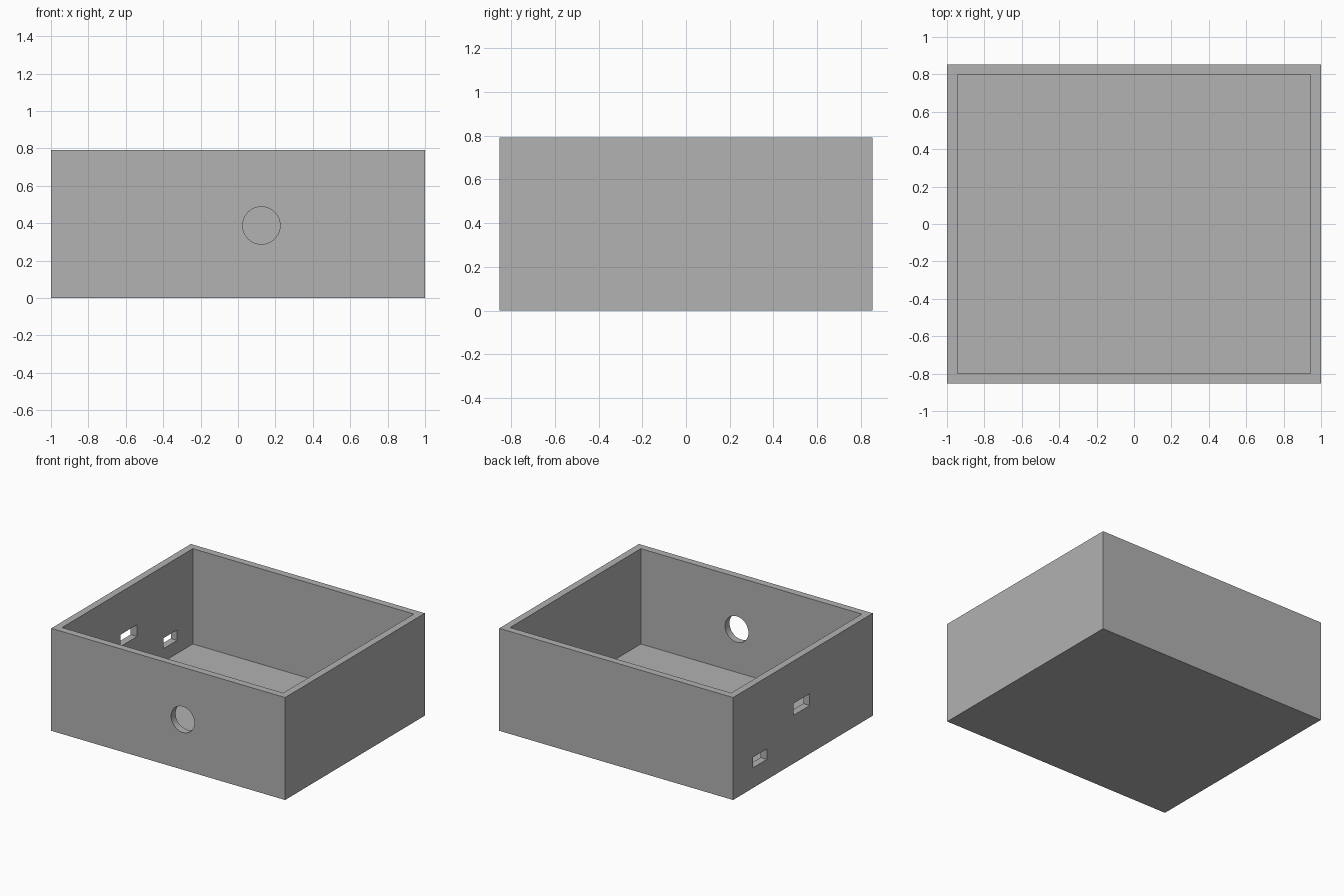
import bpy
from math import pi

default = bpy.data.objects.get("Cube")
if default:
    bpy.data.objects.remove(default, do_unlink=True)

WIDTH, DEPTH, HEIGHT, WALL = 2.0, 1.706, 0.792, 0.055

grey = bpy.data.materials.new("plain_grey")
grey.use_nodes = True
colour = (0.445, 0.445, 0.445, 1)
grey.diffuse_color = colour
grey.node_tree.nodes["Principled BSDF"].inputs["Base Color"].default_value = colour


def block(name, low, high):
    """Axis-aligned box between two corners."""
    centre = [(a + b) / 2 for a, b in zip(low, high)]
    bpy.ops.mesh.primitive_cube_add(size=1, location=centre)
    ob = bpy.context.object
    ob.name = name
    ob.scale = [b - a for a, b in zip(low, high)]
    bpy.ops.object.transform_apply(location=True, rotation=True, scale=True)
    ob.data.materials.append(grey)
    return ob


def cut(target, cutter):
    """Subtract the cutter from the target and discard it."""
    cutter.hide_render = True
    mod = target.modifiers.new(cutter.name, "BOOLEAN")
    mod.operation = "DIFFERENCE"
    mod.solver = "EXACT"
    mod.object = cutter
    bpy.context.view_layer.objects.active = target
    bpy.ops.object.modifier_apply(modifier=mod.name)
    bpy.data.objects.remove(cutter, do_unlink=True)


# Open box: solid block with the cavity removed
x, y = WIDTH / 2, DEPTH / 2
box = block("enclosure_box", (-x, -y, 0), (x, y, HEIGHT))
cut(box, block("cavity", (WALL - x, WALL - y, WALL), (x - WALL, y - WALL, HEIGHT + 0.1)))

# Round hole in the front wall
bpy.ops.mesh.primitive_cylinder_add(vertices=64, radius=0.1, depth=0.2,
                                    location=(0.125, -y, 0.388), rotation=(pi / 2, 0, 0))
hole = bpy.context.object
hole.name = "front_hole"
hole.data.materials.append(grey)
cut(box, hole)

# Two rectangular port slots in the -x wall: y range, z range
for name, (y0, y1), (z0, z1) in (("small_slot", (0.44, 0.607), (0.156, 0.237)),
                                 ("large_slot", (-0.083, 0.117), (0.373, 0.464))):
    cut(box, block(name, (-x - 0.1, y0, z0), (-x + 0.1, y1, z1)))

# Smooth the hole wall, keep the edges sharp
bpy.ops.object.select_all(action="DESELECT")
box.select_set(True)
bpy.context.view_layer.objects.active = box
bpy.ops.object.shade_smooth_by_angle(angle=pi / 6)
